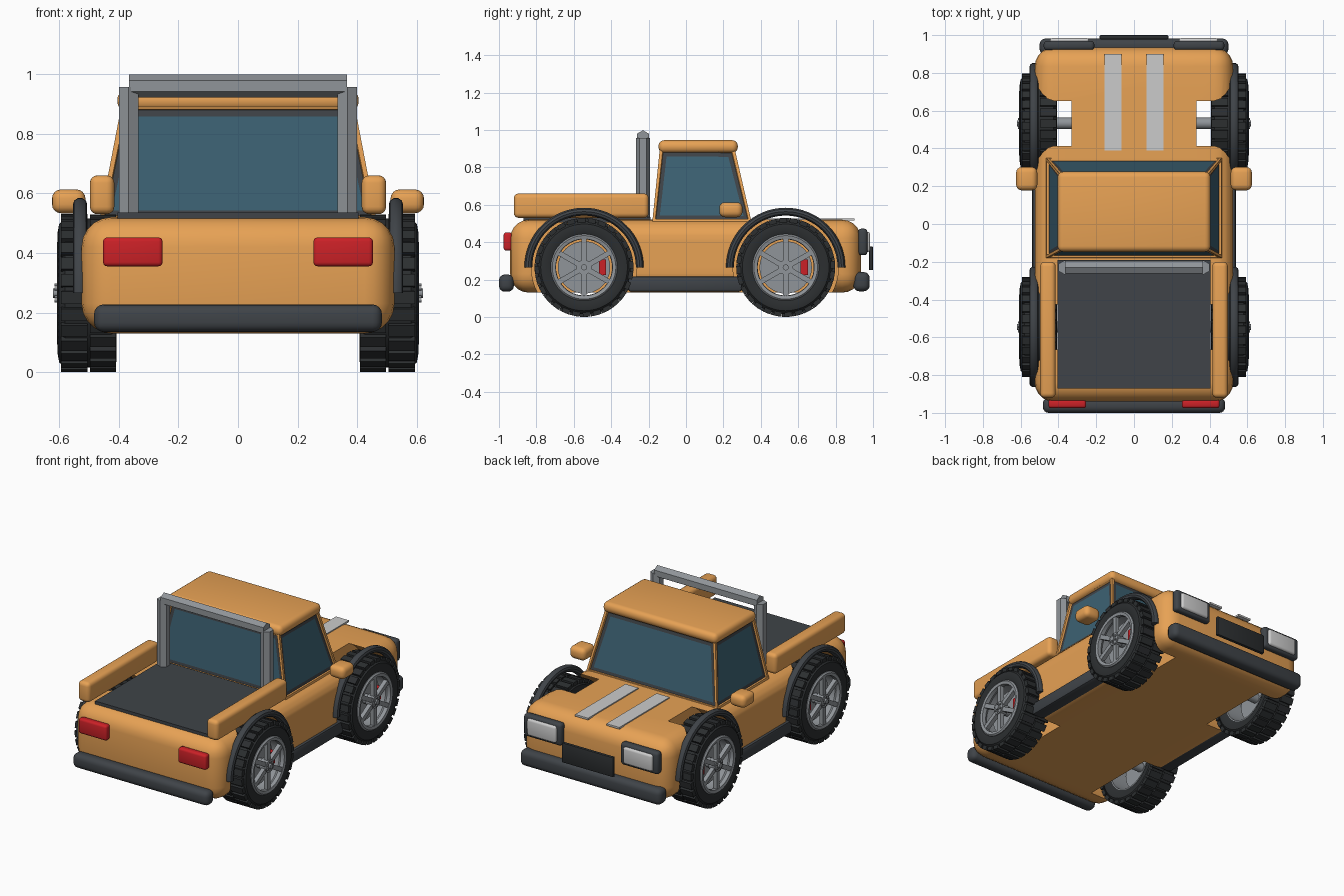
import bpy, bmesh, math
from mathutils import Matrix, Vector

if "Cube" in bpy.data.objects:
    bpy.data.objects.remove(bpy.data.objects["Cube"])


def material(name, rgb):
    m = bpy.data.materials.new(name)
    m.diffuse_color = (*rgb, 1)
    m.use_nodes = True
    m.node_tree.nodes["Principled BSDF"].inputs["Base Color"].default_value = m.diffuse_color
    return m


ORANGE = material("orange_paint", (0.8, 0.36, 0.09))
DARK = material("dark_trim", (0.05, 0.057, 0.065))
RUBBER = material("rubber", (0.025, 0.028, 0.03))
GLASS = material("glass", (0.045, 0.12, 0.17))
RED = material("red", (0.6, 0.015, 0.02))
STEEL = material("steel", (0.28, 0.3, 0.32))
PALE = material("pale_grey", (0.65, 0.67, 0.65))


def finish(name, bm, mats, mirror=False, loc=(0, 0, 0)):
    bmesh.ops.recalc_face_normals(bm, faces=bm.faces[:])
    me = bpy.data.meshes.new(name)
    bm.to_mesh(me)
    bm.free()
    for m in mats:
        me.materials.append(m)
    ob = bpy.data.objects.new(name, me)
    ob.location = loc
    bpy.context.collection.objects.link(ob)
    if mirror:
        ob.modifiers.new("Mirror", 'MIRROR').use_mirror_merge = False
    return ob


def add_box(bm, x, y, z, rot=None):
    size = Matrix.Diagonal((x[1] - x[0], y[1] - y[0], z[1] - z[0], 1))
    mid = Matrix.Translation((sum(x) / 2, sum(y) / 2, sum(z) / 2))
    bmesh.ops.create_cube(bm, size=1, matrix=(rot or Matrix()) @ mid @ size)


def box(name, x, y, z, mat, bevel=0, seg=4, mirror=False):
    bm = bmesh.new()
    add_box(bm, x, y, z)
    if bevel:
        bmesh.ops.bevel(bm, geom=bm.edges[:], offset=bevel, segments=seg,
                        profile=0.5, affect='EDGES')
    return finish(name, bm, [mat], mirror)


def lathe(bm, profile, n, closed=True, arc=2 * math.pi):
    """Sweep (x, radius) points about the x axis."""
    full = arc > 6.28
    rings = []
    for i in range(n if full else n + 1):
        a = arc * i / n
        rings.append([bm.verts.new((x, r * math.cos(a), r * math.sin(a))) for x, r in profile])
    m = len(profile)
    for i in range(n):
        a, b = rings[i], rings[(i + 1) % len(rings)]
        for j in range(m if closed else m - 1):
            k = (j + 1) % m
            bm.faces.new((a[j], a[k], b[k], b[j]))
    if not full:
        bm.faces.new(rings[0])
        bm.faces.new(rings[-1])


def add_cyl(bm, x0, x1, r, n=32, y=0, z=0, spin=0):
    m = Matrix.Translation(((x0 + x1) / 2, y, z)) @ Matrix.Rotation(math.pi / 2, 4, 'Y') \
        @ Matrix.Rotation(spin, 4, 'Z')
    bmesh.ops.create_cone(bm, cap_ends=True, segments=n, radius1=r, radius2=r,
                          depth=x1 - x0, matrix=m)


WHEEL_Y, WHEEL_Z = (-0.545, 0.533), 0.265

# body with wheel wells
body = box("body", (-0.525, 0.525), (-0.94, 0.935), (0.13, 0.52), ORANGE, 0.1, 5)
for y in WHEEL_Y:
    bm = bmesh.new()
    add_cyl(bm, 0.33, 0.7, 0.282, 48)
    add_cyl(bm, -0.7, -0.33, 0.282, 48)
    cutter = finish("wheel_well_cutter", bm, [ORANGE], loc=(0, y, WHEEL_Z))
    cutter.hide_render = True
    bpy.context.view_layer.objects.active = body
    mod = body.modifiers.new("Well", 'BOOLEAN')
    mod.operation, mod.solver, mod.object = 'DIFFERENCE', 'EXACT', cutter
    bpy.ops.object.modifier_apply(modifier=mod.name)
    bpy.data.objects.remove(cutter)

# cab: tapered block with inset window frames and glass
bm = bmesh.new()
low = [bm.verts.new((x, y, 0.51)) for x, y in ((-.465, -.18), (.465, -.18), (.465, .35), (-.465, .35))]
top = [bm.verts.new((x, y, 0.9)) for x, y in ((-.39, -.14), (.39, -.14), (.39, .26), (-.39, .26))]
bm.faces.new(low[::-1])
bm.faces.new(top)
sides = [bm.faces.new((low[i], low[(i + 1) % 4], top[(i + 1) % 4], top[i])) for i in range(4)]
bm.normal_update()
for f in sides:
    bmesh.ops.inset_region(bm, faces=[f], thickness=0.022)
    bmesh.ops.inset_region(bm, faces=[f], thickness=0.004, depth=-0.012)
    old = set(bm.faces)
    bmesh.ops.inset_region(bm, faces=[f], thickness=0.028)
    for g in set(bm.faces) - old:
        g.material_index = 1
    f.material_index = 2
finish("cab", bm, [ORANGE, DARK, GLASS])
box("roof", (-0.405, 0.405), (-0.147, 0.277), (0.877, 0.945), ORANGE, 0.03)

# cargo bed
box("bed_floor", (-0.405, 0.405), (-0.87, -0.19), (0.505, 0.535), DARK)
box("bed_rail", (0.415, 0.497), (-0.92, -0.2), (0.53, 0.66), ORANGE, 0.025, mirror=True)

# roll bar of six-sided tubes
bm = bmesh.new()
for x in (-0.367, 0.367):
    bmesh.ops.create_cone(bm, cap_ends=True, segments=6, radius1=0.038, radius2=0.038, depth=0.436,
                          matrix=Matrix.Translation((x, -0.23, 0.738)))
add_cyl(bm, -0.365, 0.365, 0.038, 6, -0.23, 0.96, math.pi / 6)
finish("roll_bar", bm, [STEEL])

# bumpers, skirts, lights, grille, stripes, mirrors
box("rear_bumper", (-0.483, 0.483), (-1.0, -0.92), (0.135, 0.227), DARK, 0.032)
box("front_bumper", (-0.5, 0.5), (0.895, 0.982), (0.137, 0.24), DARK, 0.032)
box("side_skirt", (0.45, 0.54), (-0.31, 0.3), (0.135, 0.217), DARK, 0.015, 2, True)
box("tail_light", (0.253, 0.453), (-0.975, -0.93), (0.355, 0.452), RED, 0.014, 3, True)
box("headlight_bezel", (0.21, 0.478), (0.92, 0.97), (0.33, 0.472), DARK, 0.018, 3, True)
box("headlight", (0.238, 0.445), (0.945, 0.984), (0.347, 0.455), PALE, 0.014, 3, True)
box("grille", (-0.182, 0.182), (0.978, 1.0), (0.25, 0.377), RUBBER, 0.006, 2)
box("hood_stripe", (0.065, 0.157), (0.39, 0.9), (0.515, 0.527), PALE, mirror=True)
box("side_mirror", (0.512, 0.624), (0.178, 0.302), (0.533, 0.613), ORANGE, 0.03, mirror=True)

# wheels: built on the right, mirrored to the left
for end, y in zip(("rear", "front"), WHEEL_Y):
    loc = (0, y, WHEEL_Z)

    bm = bmesh.new()
    lathe(bm, [(0.53 + 0.024 * math.cos(t * math.pi / 5), 0.298 + 0.022 * math.sin(t * math.pi / 5))
               for t in range(10)], 32, arc=math.pi)
    finish(end + "_arch_flare", bm, [DARK], True, loc)

    bm = bmesh.new()
    lathe(bm, [(0.42, 0.175), (0.407, 0.2), (0.408, 0.23), (0.425, 0.25), (0.58, 0.25),
               (0.6, 0.232), (0.605, 0.205), (0.595, 0.175)], 48)
    finish(end + "_tyre", bm, [RUBBER], True, loc)

    bm = bmesh.new()
    for i in range(28):
        for k, (x0, x1) in enumerate(((0.41, 0.497), (0.505, 0.593))):
            rot = Matrix.Rotation(2 * math.pi * (i + 0.25 * k) / 28, 4, 'X')
            add_box(bm, (x0, x1), (-0.021, 0.021), (0.24, 0.264), rot)
    finish(end + "_tread", bm, [RUBBER], True, loc)

    bm = bmesh.new()
    lathe(bm, [(0.42, 0.178), (0.6, 0.178), (0.608, 0.17), (0.604, 0.152), (0.58, 0.15),
               (0.56, 0.165), (0.42, 0.168)], 48)
    for i in range(6):
        add_box(bm, (0.575, 0.602), (-0.014, 0.014), (0.02, 0.16), Matrix.Rotation(i * math.pi / 3, 4, 'X'))
        a = (i + 0.5) * math.pi / 3
        add_cyl(bm, 0.6, 0.615, 0.006, 6, 0.027 * math.cos(a), 0.027 * math.sin(a))
    add_cyl(bm, 0.56, 0.608, 0.04, 24)
    add_cyl(bm, 0.6, 0.62, 0.016, 16)
    finish(end + "_rim", bm, [STEEL], True, loc)

    bm = bmesh.new()
    add_cyl(bm, 0.51, 0.53, 0.14, 40)
    add_cyl(bm, 0.33, 0.57, 0.03, 16)
    finish(end + "_brake_disc", bm, [STEEL], True, loc)

    bm = bmesh.new()
    add_box(bm, (0.5, 0.56), (0.08, 0.118), (-0.04, 0.042))
    finish(end + "_brake_caliper", bm, [RED], True, loc)

# smooth rounded surfaces, keep edges sharp
bpy.ops.object.select_all(action='SELECT')
bpy.context.view_layer.objects.active = body
bpy.ops.object.shade_smooth_by_angle(angle=math.radians(35))
